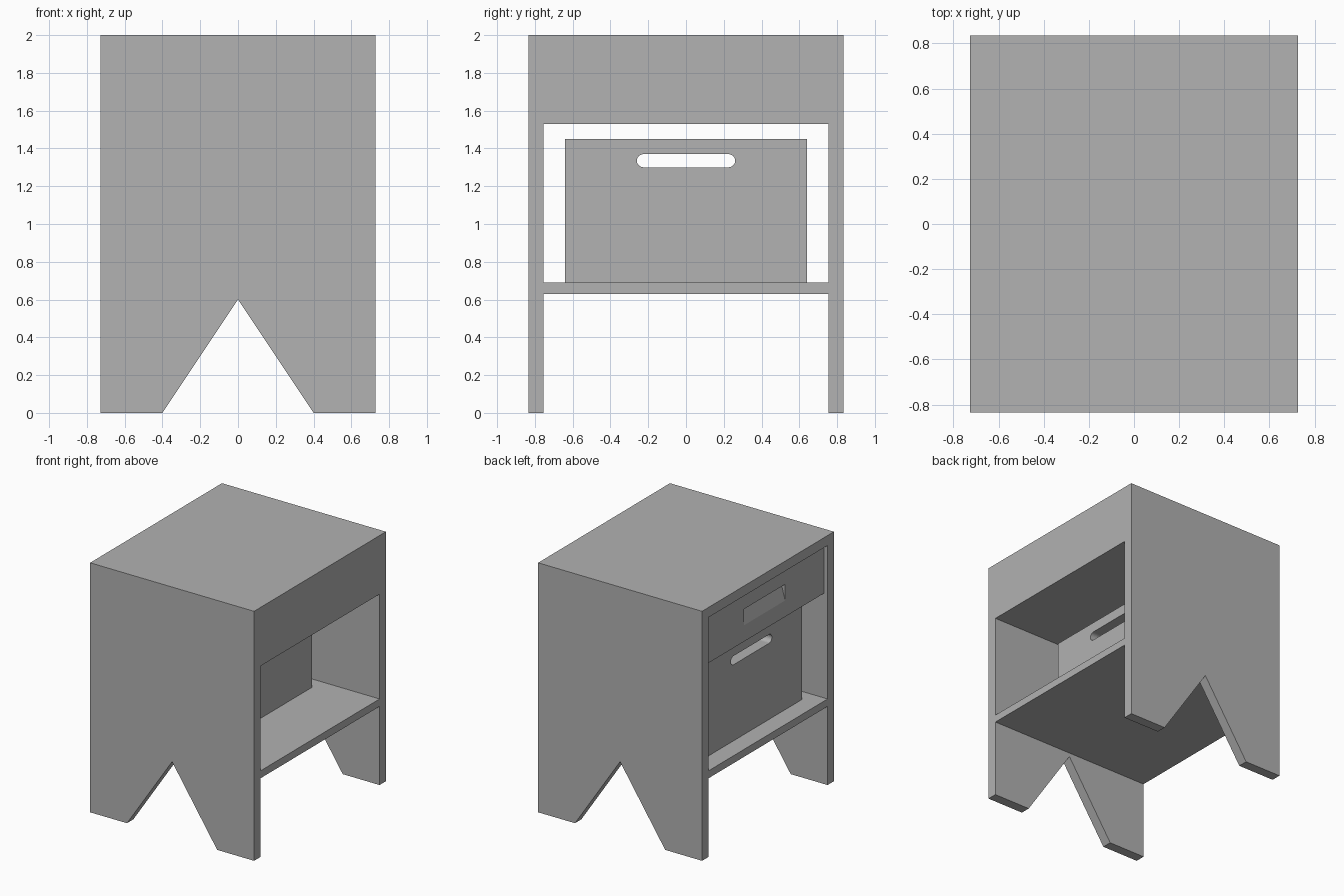
import bpy, bmesh, math

if "Cube" in bpy.data.objects:
    bpy.data.objects.remove(bpy.data.objects["Cube"])

grey = bpy.data.materials.new("plain_grey")
grey.diffuse_color = (0.445, 0.445, 0.445, 1)
grey.use_nodes = True
grey.node_tree.nodes["Principled BSDF"].inputs["Base Color"].default_value = grey.diffuse_color

X, Y, T = 0.727, 0.835, 0.08      # half depth, half width, panel thickness
IN = Y - T                        # inner face of the side panels


def prism(name, profile, axis, lo, hi):
    """Extrude a flat profile along 'x' (profile is y,z) or 'y' (profile is x,z)."""
    def place(p, d):
        return (d, p[0], p[1]) if axis == 'x' else (p[0], d, p[1])
    bm = bmesh.new()
    a = [bm.verts.new(place(p, lo)) for p in profile]
    b = [bm.verts.new(place(p, hi)) for p in profile]
    n = len(profile)
    bm.faces.new(a)
    bm.faces.new(b[::-1])
    for i in range(n):
        j = (i + 1) % n
        bm.faces.new((a[i], b[i], b[j], a[j]))
    bmesh.ops.recalc_face_normals(bm, faces=bm.faces)
    me = bpy.data.meshes.new(name)
    bm.to_mesh(me)
    bm.free()
    me.materials.append(grey)
    ob = bpy.data.objects.new(name, me)
    bpy.context.collection.objects.link(ob)
    return ob


def rect(a0, a1, z0, z1):
    return [(a0, z0), (a1, z0), (a1, z1), (a0, z1)]


def cut(ob, cutter):
    m = ob.modifiers.new("cut", 'BOOLEAN')
    m.operation = 'DIFFERENCE'
    m.solver = 'EXACT'
    m.object = cutter
    cutter.hide_render = True
    cutter.hide_viewport = True


# Side panels with a triangular notch that leaves two feet
side = [(-X, 0), (-0.4, 0), (0, 0.6), (0.4, 0), (X, 0), (X, 2), (-X, 2)]
prism("side_panel_front", side, 'y', -Y, -IN)
prism("side_panel_back", side, 'y', IN, Y)

# Top board and shelf between the panels
prism("top_board", rect(-X, X, 2 - T, 2), 'y', -IN, IN)
prism("shelf", rect(-X, X, 0.63, 0.69), 'y', -IN, IN)

# Drawer, set back slightly on its open side, with a sloped finger grip
xf = -X + 0.03
drawer = prism("drawer", rect(xf, X, 1.53, 2 - T), 'y', -IN, IN)
grip = prism("grip_cutter", [(xf - 0.02, 1.586), (xf + 0.035, 1.79),
                             (xf - 0.02, 1.79)], 'y', -0.26, 0.26)
cut(drawer, grip)

# Storage box on the shelf with a rounded handle slot
box = prism("storage_box", rect(-0.64, 0.64, 0.69, 1.45), 'x', -0.58, 0.21)
r, zc, half = 0.035, 1.335, 0.225
slot = []
for cy, start in ((half, -90), (-half, 90)):
    for k in range(13):
        t = math.radians(start + 15 * k)
        slot.append((cy + r * math.cos(t), zc + r * math.sin(t)))
cut(box, prism("slot_cutter", slot, 'x', -0.7, 0.35))
